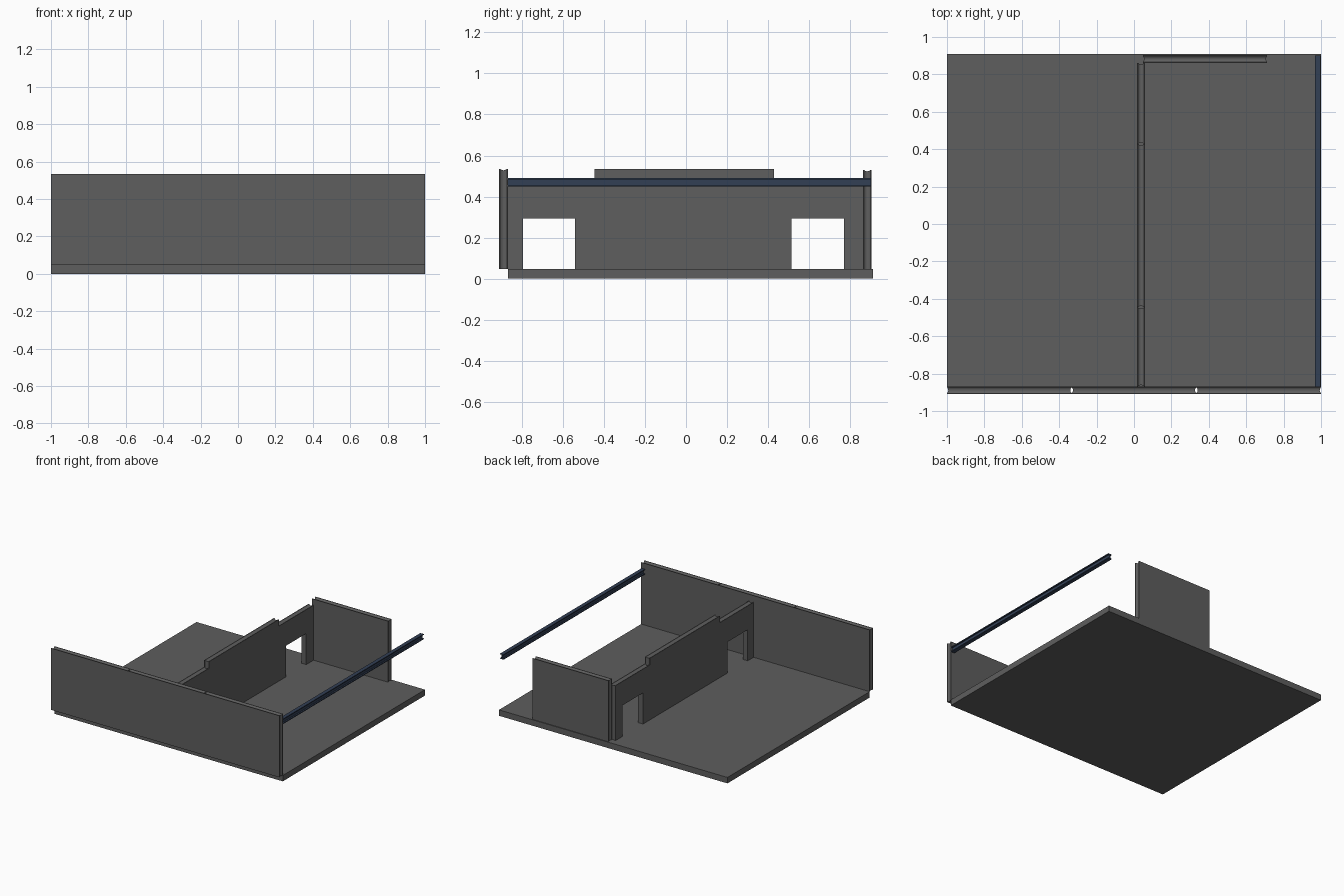
import bpy, bmesh

if "Cube" in bpy.data.objects:
    bpy.data.objects.remove(bpy.data.objects["Cube"])

def material(name, rgb):
    m = bpy.data.materials.new(name)
    m.diffuse_color = (*rgb, 1)
    m.use_nodes = True
    m.node_tree.nodes["Principled BSDF"].inputs["Base Color"].default_value = m.diffuse_color
    return m

GREY = material("dark_grey", (0.112, 0.112, 0.112))
NAVY = material("dark_navy", (0.032, 0.05, 0.09))

def loft(name, slices, mat):
    """Join equal-length outlines into a closed solid."""
    bm = bmesh.new()
    rings = [[bm.verts.new(p) for p in s] for s in slices]
    n = len(rings[0])
    for r0, r1 in zip(rings, rings[1:]):
        for i in range(n):
            j = (i + 1) % n
            bm.faces.new((r0[i], r0[j], r1[j], r1[i]))
    bm.faces.new(rings[0])
    bm.faces.new(rings[-1][::-1])
    bmesh.ops.recalc_face_normals(bm, faces=bm.faces[:])
    me = bpy.data.meshes.new(name)
    bm.to_mesh(me)
    bm.free()
    me.materials.append(mat)
    ob = bpy.data.objects.new(name, me)
    bpy.context.collection.objects.link(ob)
    return ob

FLOOR, GROOVE = 0.047, 0.007

def panel(name, axis, a, b, lo, hi, top, door=None):
    """Wall panel from a to b along axis, lo..hi thick, with hollow ends and top."""
    outline = [(a, FLOOR)]
    if door:
        d0, d1, dz = door
        outline += [(d0, FLOOR), (d0, dz), (d1, dz), (d1, FLOOR)]
    outline += [(b, FLOOR), (b, top), (a, top)]
    slices = []
    for t in (0, .12, .22, .36, .5, .64, .78, .88, 1):
        u = min(1, abs(2 * t - 1) / 0.76)
        d = GROOVE * (1 - u * u)
        across = lo + (hi - lo) * t
        ring = []
        for s, z in outline:
            s += d if s == a else -d if s == b else 0
            z -= d if z == top else 0
            ring.append((s, across, z) if axis == 'x' else (across, s, z))
        slices.append(ring)
    return loft(name, slices, GREY)

# floor slab
loft("floor", [[(-1, -0.868, z), (1, -0.868, z), (1, 0.91, z), (-1, 0.91, z)]
               for z in (0, FLOOR)], GREY)

# front wall: three panels side by side
for i in range(3):
    a = -1 + i * 2 / 3
    panel(f"front_wall_{i + 1}", 'x', a, a + 2 / 3, -0.91, -0.868, 0.535)

# back wall
panel("back_wall", 'x', 0.047, 0.712, 0.861, 0.904, 0.53)

# dividing wall: tall middle, lower outer panels with doorways
panel("divider_middle", 'y', -0.445, 0.428, 0.016, 0.059, 0.535)
panel("divider_front", 'y', -0.868, -0.445, 0.016, 0.059, 0.482, (-0.795, -0.541, 0.293))
panel("divider_back", 'y', 0.428, 0.861, 0.016, 0.059, 0.482, (0.515, 0.769, 0.293))

# roof beam with I-shaped section
cx, w, web, z0, z1, f = 0.982, 0.015, 0.004, 0.449, 0.49, 0.007
half = [(w, z0), (w, z0 + f), (web, z0 + f), (web, z1 - f), (w, z1 - f), (w, z1)]
section = [(cx + x, z) for x, z in half] + [(cx - x, z) for x, z in reversed(half)]
loft("roof_beam", [[(x, y, z) for x, z in section] for y in (-0.868, 0.9)], NAVY)
